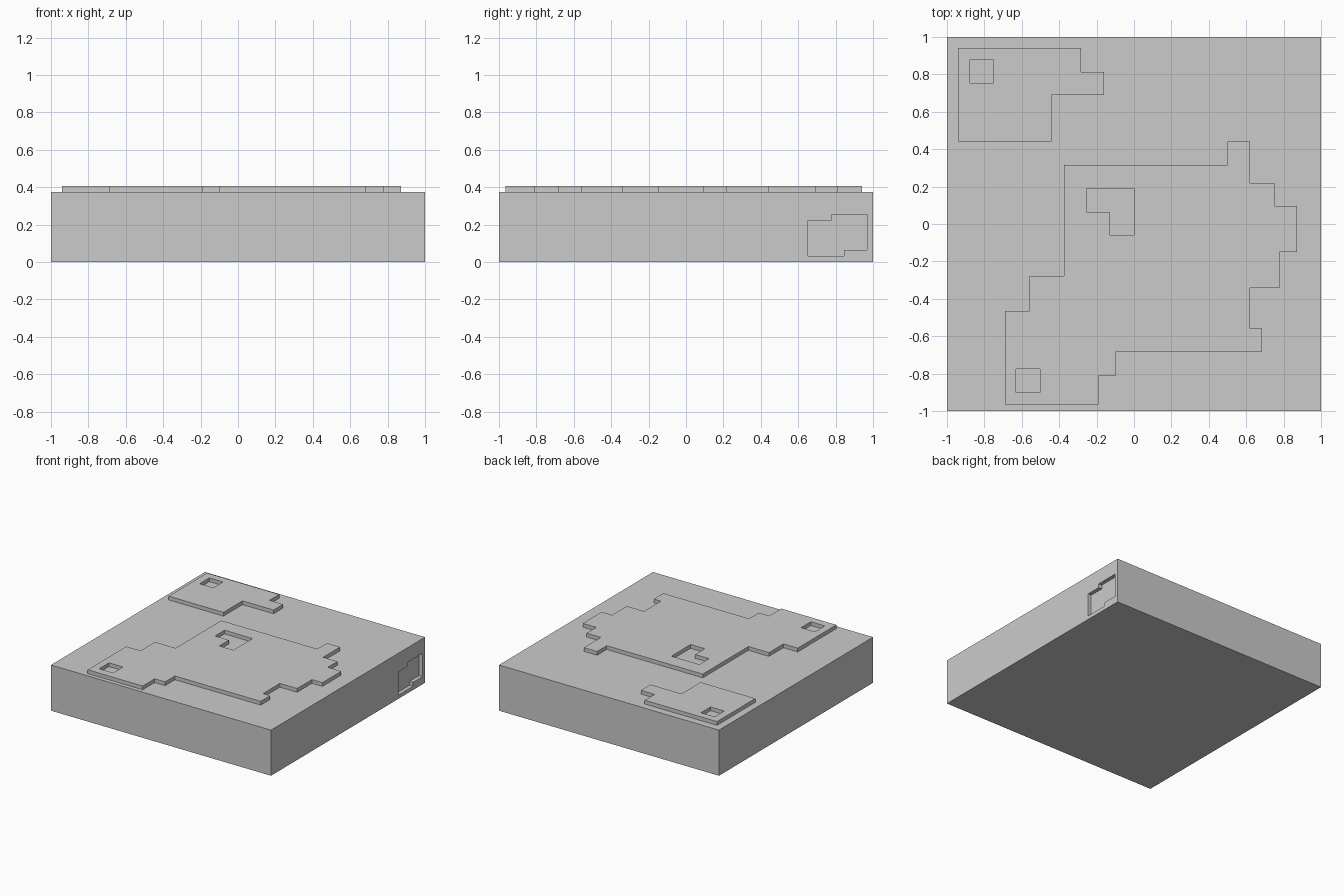
import bpy, bmesh
from mathutils import Vector

if "Cube" in bpy.data.objects:
    bpy.data.objects.remove(bpy.data.objects["Cube"])

TOP, PLATE_TOP, RECESS = 0.375, 0.406, 0.031


def prism(name, outline, direction):
    """Extrude a closed outline of 3D points along a direction."""
    bm = bmesh.new()
    face = bm.faces.new([bm.verts.new(p) for p in outline])
    ext = bmesh.ops.extrude_face_region(bm, geom=[face], use_keep_orig=True)
    verts = [g for g in ext["geom"] if isinstance(g, bmesh.types.BMVert)]
    bmesh.ops.translate(bm, verts=verts, vec=Vector(direction))
    bmesh.ops.recalc_face_normals(bm, faces=bm.faces)
    mesh = bpy.data.meshes.new(name)
    bm.to_mesh(mesh)
    bm.free()
    obj = bpy.data.objects.new(name, mesh)
    bpy.context.collection.objects.link(obj)
    return obj


def rect(x0, y0, x1, y1):
    return [(x0, y0), (x1, y0), (x1, y1), (x0, y1)]


def steps(x, y, *moves):
    """Stepped outline: alternate new x and new y values."""
    pts = [(x, y)]
    for i, m in enumerate(moves):
        x, y = (m, y) if i % 2 == 0 else (x, m)
        pts.append((x, y))
    return pts


def cut(obj, cutter):
    cutter.hide_render = True
    mod = obj.modifiers.new("cut", "BOOLEAN")
    mod.operation, mod.object, mod.solver = "DIFFERENCE", cutter, "EXACT"
    bpy.context.view_layer.objects.active = obj
    bpy.ops.object.modifier_apply(modifier=mod.name)
    bpy.data.objects.remove(cutter)


def plate(name, outline, holes):
    obj = prism(name, [(x, y, TOP) for x, y in outline], (0, 0, PLATE_TOP - TOP))
    for hole in holes:
        cut(obj, prism("hole_cutter", [(x, y, TOP - 0.1) for x, y in hole], (0, 0, 0.3)))


# Base slab with a shallow stepped recess in its right side
slab = prism("base_slab", [(x, y, 0) for x, y in rect(-1, -1, 1, 1)], (0, 0, TOP))
recess = steps(0.653, 0.031, 0.845, 0.063, 0.969, 0.255, 0.777, 0.222, 0.653)
cut(slab, prism("recess_cutter", [(1 - RECESS, y, z) for y, z in recess], (0.2, 0, 0)))

# Large raised plate with an L-shaped hole and a square hole
large = steps(-0.373, 0.315, 0.5, 0.44, 0.62, 0.22, 0.75, 0.095, 0.872, -0.15,
              0.777, -0.342, 0.62, -0.56, 0.685, -0.683, -0.095, -0.81,
              -0.19, -0.966, -0.69, -0.465, -0.56, -0.278, -0.373)
plate("large_plate", large, [
    steps(-0.255, 0.19, 0, -0.06, -0.128, 0.065, -0.255),
    rect(-0.63, -0.902, -0.503, -0.775)])

# Small raised plate with a square hole
small = steps(-0.94, 0.94, -0.283, 0.813, -0.16, 0.69, -0.442, 0.442, -0.94)
plate("small_plate", small, [rect(-0.877, 0.755, -0.752, 0.88)])
